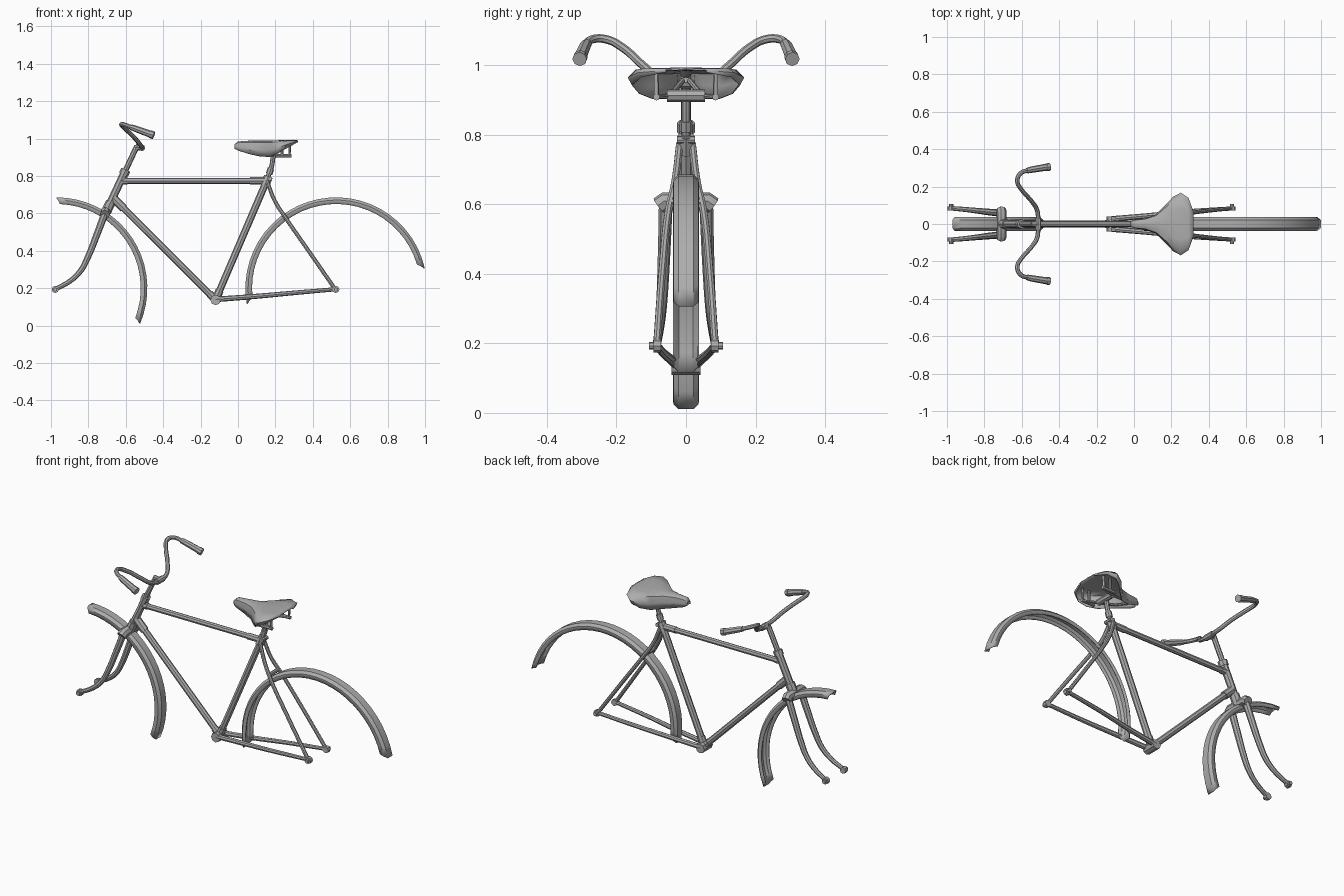
import bpy, bmesh
from math import radians, cos, sin
from mathutils import Vector

cube = bpy.data.objects.get("Cube")
if cube:
    bpy.data.objects.remove(cube)

grey = bpy.data.materials.new("plain grey")
grey.use_nodes = True
GREY = (0.42, 0.42, 0.42, 1)
grey.diffuse_color = GREY
for node in grey.node_tree.nodes:
    if node.type == 'BSDF_PRINCIPLED':
        node.inputs["Base Color"].default_value = GREY


def add_object(name, mesh, angle=40):
    mesh.materials.clear()
    mesh.materials.append(grey)
    mesh.shade_smooth()
    mesh.set_sharp_from_angle(angle=radians(angle))
    ob = bpy.data.objects.new(name, mesh)
    bpy.context.collection.objects.link(ob)
    return ob


def tube(name, points, radius, end_radius=None, curved=False):
    """Round tube through the points, optionally tapered or curved."""
    cu = bpy.data.curves.new(name, 'CURVE')
    cu.dimensions = '3D'
    cu.twist_mode = 'MINIMUM'
    cu.bevel_depth = 1
    cu.bevel_resolution = 2
    cu.resolution_u = 5
    cu.use_fill_caps = True
    sp = cu.splines.new('BEZIER' if curved else 'POLY')
    pts = sp.bezier_points if curved else sp.points
    pts.add(len(points) - 1)
    end_radius = radius if end_radius is None else end_radius
    for i, (p, co) in enumerate(zip(pts, points)):
        p.co = co if curved else (*co, 1)
        p.radius = radius + (end_radius - radius) * i / (len(points) - 1)
    if curved:
        for p in pts:
            p.handle_left_type = p.handle_right_type = 'AUTO'
    tmp = bpy.data.objects.new("tmp", cu)
    bpy.context.collection.objects.link(tmp)
    dg = bpy.context.evaluated_depsgraph_get()
    mesh = bpy.data.meshes.new_from_object(tmp.evaluated_get(dg), depsgraph=dg)
    bpy.data.objects.remove(tmp)
    bpy.data.curves.remove(cu)
    mesh.name = name
    return add_object(name, mesh)


def cross_tube(name, x, z, half, radius):
    return tube(name, [(x, -half, z), (x, half, z)], radius)


def shell(name, rows, thickness, angle):
    """Skin a grid of points and give it thickness."""
    bm = bmesh.new()
    grid = [[bm.verts.new(co) for co in row] for row in rows]
    for a, b in zip(grid, grid[1:]):
        for i in range(len(a) - 1):
            bm.faces.new((a[i], a[i + 1], b[i + 1], b[i]))
    bmesh.ops.recalc_face_normals(bm, faces=bm.faces)
    mesh = bpy.data.meshes.new(name)
    bm.to_mesh(mesh)
    bm.free()
    ob = add_object(name, mesh, angle)
    mod = ob.modifiers.new("thickness", 'SOLIDIFY')
    mod.thickness = thickness
    mod.offset = 0
    return ob


def along(a, b, t):
    return Vector(a).lerp(Vector(b), t)


# Mudguards: an open channel swept round the wheel centre
def mudguard(name, cx, cz, start, end, steps):
    half = [(0.450, 0.035, 0.96), (0.470, 0.034, 0.98), (0.483, 0.021, 1)]
    section = half + [(r, -y, k) for r, y, k in reversed(half)]
    mid, span = (start + end) / 2, end - start
    rows = []
    for i in range(steps + 1):
        row = []
        for r, y, k in section:
            a = radians(mid + span * (i / steps - 0.5) * k)
            row.append((cx + r * cos(a), y, cz + r * sin(a)))
        rows.append(row)
    shell(name, rows, 0.005, 25)


mudguard("front_mudguard", -0.97, 0.2, -23, 90, 18)
mudguard("rear_mudguard", 0.525, 0.2, 12.7, 190, 26)

# Main frame
BB = (-0.12, 0, 0.137)
SEAT = (0.155, 0, 0.778)
HEAD_LOW, HEAD_TOP = (-0.683, 0, 0.655), (-0.606, 0, 0.82)
FORK_TOP, STEM_TOP = (-0.706, 0, 0.607), (-0.54, 0, 0.96)
TOP_FRONT, DOWN_FRONT = (-0.63, 0, 0.774), (-0.665, 0, 0.68)
TOP_REAR = (0.15, 0, 0.774)

tube("seat_tube", [BB, SEAT], 0.019)
tube("top_tube", [TOP_FRONT, TOP_REAR], 0.016)
tube("down_tube", [DOWN_FRONT, BB], 0.018)
tube("head_tube", [HEAD_LOW, HEAD_TOP], 0.021)
tube("steerer", [FORK_TOP, HEAD_LOW], 0.017)
tube("upper_headset", [along(HEAD_LOW, HEAD_TOP, 0.92), along(HEAD_LOW, HEAD_TOP, 1.08)], 0.026)
tube("lower_headset", [along(HEAD_LOW, HEAD_TOP, -0.28), along(HEAD_LOW, HEAD_TOP, 0.03)], 0.027)
cross_tube("bottom_bracket", BB[0], BB[2], 0.041, 0.028)

# Lugs at the tube joints
tube("top_tube_rear_lug", [along(TOP_REAR, TOP_FRONT, 0.11), TOP_REAR], 0.019)
tube("top_tube_front_lug", [TOP_FRONT, along(TOP_FRONT, TOP_REAR, 0.05)], 0.019)
tube("down_tube_lug", [DOWN_FRONT, along(DOWN_FRONT, BB, 0.1)], 0.023)
tube("down_tube_lower_lug", [along(DOWN_FRONT, BB, 0.94), BB], 0.021)
tube("seat_tube_lower_lug", [BB, along(BB, SEAT, 0.08)], 0.022)
tube("seat_lug", [along(BB, SEAT, 0.95), along(BB, SEAT, 1.03)], 0.024)
cross_tube("seat_bolt", 0.172, 0.785, 0.026, 0.011)

# Rear triangle, fork blades, bars and saddle rails, both sides
for side, label in ((1, "left"), (-1, "right")):
    def s(points):
        return [(x, side * y, z) for x, y, z in points]

    tube(label + "_chain_stay", s([(-0.12, 0.027, 0.14), (0.08, 0.045, 0.155),
         (0.28, 0.066, 0.173), (0.52, 0.083, 0.194)]), 0.015, 0.011, True)
    tube(label + "_seat_stay", s([(0.155, 0.018, 0.775), (0.195, 0.031, 0.67),
         (0.25, 0.05, 0.583), (0.37, 0.068, 0.41), (0.52, 0.084, 0.194)]), 0.011, 0.011, True)
    tube(label + "_fork_blade", s([(-0.709, 0.058, 0.607), (-0.755, 0.062, 0.485),
         (-0.803, 0.067, 0.365), (-0.84, 0.071, 0.295), (-0.895, 0.077, 0.24),
         (-0.975, 0.084, 0.195)]), 0.02, 0.012, True)
    for part, x in (("front", -0.977), ("rear", 0.523)):
        tube(f"{label}_{part}_dropout", s([(x, 0.072, 0.193), (x, 0.094, 0.193)]), 0.019)
        tube(f"{label}_{part}_nut", s([(x, 0.09, 0.193), (x, 0.107, 0.193)]), 0.011)

    tube(label + "_handlebar", s([(-0.513, 0, 0.95), (-0.517, 0.07, 0.958),
         (-0.55, 0.125, 1.0), (-0.6, 0.182, 1.05), (-0.624, 0.23, 1.074),
         (-0.607, 0.27, 1.074), (-0.56, 0.289, 1.056)]), 0.012, 0.012, True)
    tube(label + "_grip", s([(-0.572, 0.285, 1.061), (-0.552, 0.29, 1.054),
         (-0.465, 0.304, 1.022)]), 0.015, 0.019)
    tube(label + "_grip_end", s([(-0.468, 0.303, 1.023), (-0.45, 0.306, 1.017)]), 0.021)

    # Saddle rails run back from the clamp and turn up to the rear rim
    tube(label + "_saddle_rail", s([(0.02, 0.01, 0.955), (0.1, 0.035, 0.925),
         (0.2, 0.055, 0.91), (0.275, 0.085, 0.908), (0.278, 0.085, 0.98)]), 0.008)
    tube(label + "_saddle_strut", s([(0.235, 0.085, 0.91), (0.235, 0.085, 0.98)]), 0.007)
    tube(label + "_saddle_brace", s([(0.2, 0.085, 0.908), (0.285, 0.085, 0.908)]), 0.01)

# Fork crown and stay bridge
tube("fork_crown", [(-0.711, -0.077, 0.595), (-0.708, -0.06, 0.608),
     (-0.708, 0.06, 0.608), (-0.711, 0.077, 0.595)], 0.027)
cross_tube("stay_bridge", 0.235, 0.605, 0.045, 0.011)

# Stem and seat post
tube("stem", [along(HEAD_LOW, HEAD_TOP, 1), STEM_TOP], 0.015)
tube("stem_neck", [(-0.548, 0, 0.955), (-0.513, 0, 0.95)], 0.016)
cross_tube("bar_clamp", -0.513, 0.95, 0.03, 0.017)
tube("seat_post", [SEAT, (0.182, 0, 0.86), (0.19, 0, 0.925)], 0.013)
tube("seat_post_collar", [(0.166, 0, 0.81), (0.176, 0, 0.84)], 0.018)
cross_tube("saddle_clamp", 0.195, 0.912, 0.055, 0.018)

# Saddle: each station is x, half width, top height, skirt height
stations = [(-0.018, 0.012, 0.966, 0.946), (0.0, 0.021, 0.982, 0.936),
            (0.06, 0.028, 0.986, 0.917), (0.12, 0.05, 0.986, 0.904),
            (0.17, 0.1, 0.987, 0.902), (0.21, 0.143, 0.988, 0.918),
            (0.25, 0.165, 0.99, 0.943), (0.29, 0.138, 0.991, 0.966),
            (0.318, 0.06, 0.989, 0.98)]
rows = []
for x, w, top, low in stations:
    half = [(0.93 * w, low), (w, low + 0.45 * (top - low)),
            (0.87 * w, top - 0.12 * (top - low)), (0.5 * w, top - 0.002)]
    section = half + [(0, top)] + [(-y, z) for y, z in reversed(half)]
    rows.append([(x, y, z) for y, z in section])
shell("saddle", rows, 0.005, 50)
